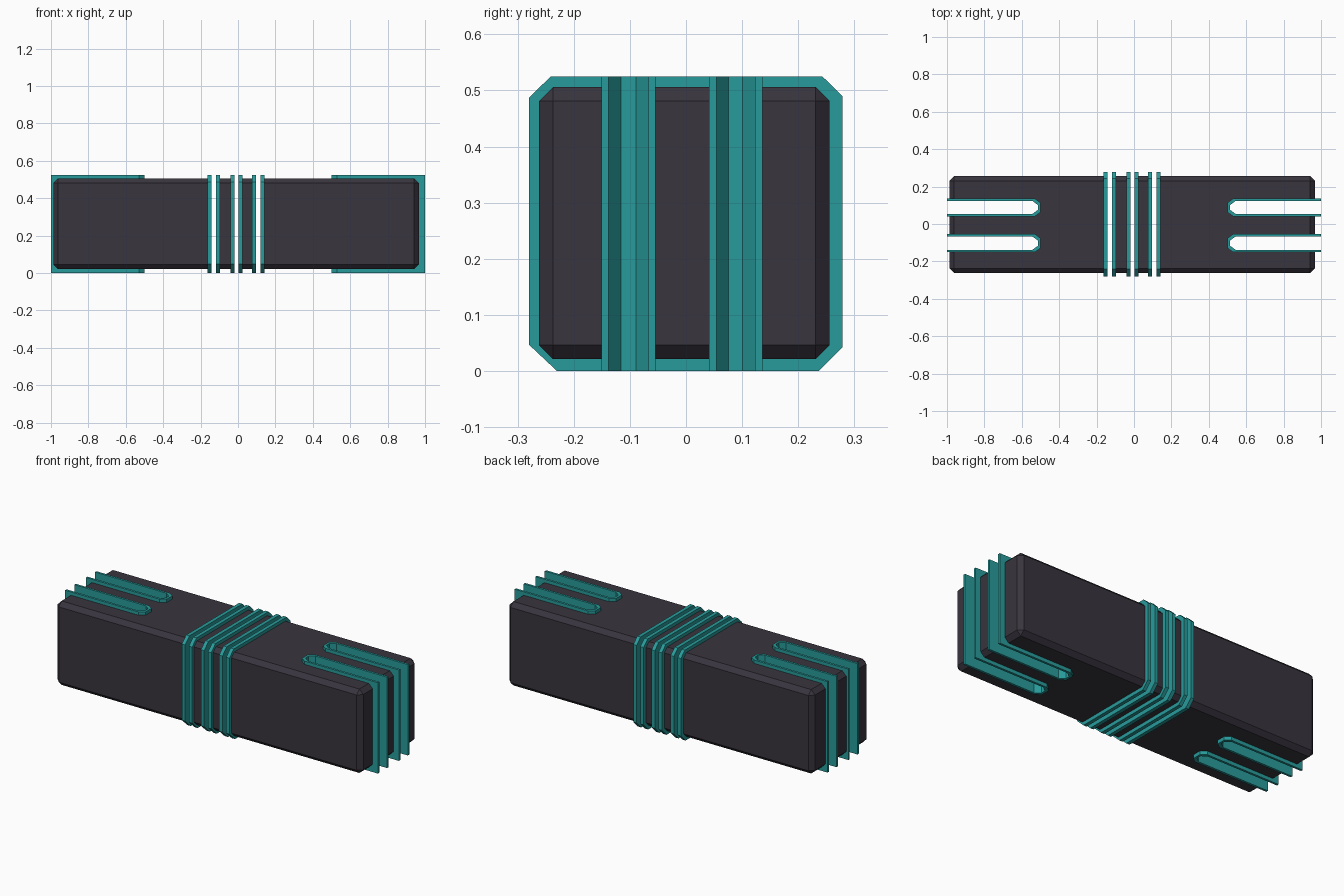
import bpy, bmesh

if "Cube" in bpy.data.objects:
    bpy.data.objects.remove(bpy.data.objects["Cube"])

def material(name, color):
    m = bpy.data.materials.new(name)
    m.diffuse_color = color
    m.use_nodes = True
    m.node_tree.nodes["Principled BSDF"].inputs["Base Color"].default_value = m.diffuse_color
    return m

DARK = material("dark_shell", (0.040, 0.035, 0.048, 1))
TEAL = material("teal_trim", (0.022, 0.33, 0.33, 1))

def prism(name, points, offset, mat=None):
    """Closed prism from a loop of 3D points, extruded along offset."""
    bm = bmesh.new()
    face = bm.faces.new([bm.verts.new(p) for p in points])
    ext = bmesh.ops.extrude_face_region(bm, geom=[face], use_keep_orig=True)
    verts = [g for g in ext["geom"] if isinstance(g, bmesh.types.BMVert)]
    bmesh.ops.translate(bm, verts=verts, vec=offset)
    bmesh.ops.recalc_face_normals(bm, faces=bm.faces)
    mesh = bpy.data.meshes.new(name)
    bm.to_mesh(mesh)
    bm.free()
    ob = bpy.data.objects.new(name, mesh)
    bpy.context.collection.objects.link(ob)
    if mat:
        mesh.materials.append(mat)
    return ob

def cut(target, points, offset):
    cutter = prism("cutter", points, offset)
    cutter.hide_render = True
    mod = target.modifiers.new("cut", 'BOOLEAN')
    mod.operation = 'DIFFERENCE'
    mod.solver = 'EXACT'
    mod.object = cutter
    bpy.context.view_layer.objects.active = target
    bpy.ops.object.modifier_apply(modifier=mod.name)
    bpy.data.objects.remove(cutter)

# Chamfered body block
x0, x1, y0, y1, z0, z1 = -0.987, 0.967, -0.262, 0.256, 0.021, 0.506
body = prism("body", [(x0, y0, z0), (x1, y0, z0), (x1, y1, z0), (x0, y1, z0)],
             (0, 0, z1 - z0), DARK)
bev = body.modifiers.new("chamfer", 'BEVEL')
bev.width, bev.segments = 0.025, 1
bpy.context.view_layer.objects.active = body
bpy.ops.object.modifier_apply(modifier=bev.name)

# End slots: body cut plus a U-shaped teal liner, at both ends
T = 0.013
def slot_end(a, b, inset):
    """Half loop round the blunt end of a slot spanning y = a..b."""
    a, b, x = a + inset, b - inset, 0.5 + inset
    return [(1.0, a), (x + 0.03, a), (x, a + 0.022),
            (x, b - 0.022), (x + 0.03, b), (1.0, b)]

for side, s in (("left", -1), ("right", 1)):
    for row, (a, b) in (("front", (-0.151, -0.054)), ("back", (0.041, 0.136))):
        hole = [(s * x * (1.1 if x == 1.0 else 1), y, -0.1)
                for x, y in slot_end(a, b, T / 2)]
        cut(body, hole, (0, 0, 0.8))
        loop = slot_end(a, b, 0) + slot_end(a, b, T)[::-1]
        prism(f"slot_liner_{side}_{row}", [(s * x, y, 0) for x, y in loop],
              (0, 0, 0.525), TEAL)

# Middle gaps: each splits the body and is faced by two teal plates
PLATE = [(-0.23, 0), (0.237, 0), (0.279, 0.042), (0.279, 0.490),
         (0.243, 0.525), (-0.241, 0.525), (-0.28, 0.487), (-0.28, 0.047)]
W = 0.021
for i, c in enumerate((-0.130, -0.008, 0.1085)):
    cut(body, [(c - 0.022, y, z) for y, z in
               ((-0.5, -0.2), (0.5, -0.2), (0.5, 0.8), (-0.5, 0.8))], (0.044, 0, 0))
    for side, x in (("left", c - 0.033), ("right", c + 0.012)):
        prism(f"band_plate_{i + 1}_{side}", [(x, y, z) for y, z in PLATE],
              (W, 0, 0), TEAL)
